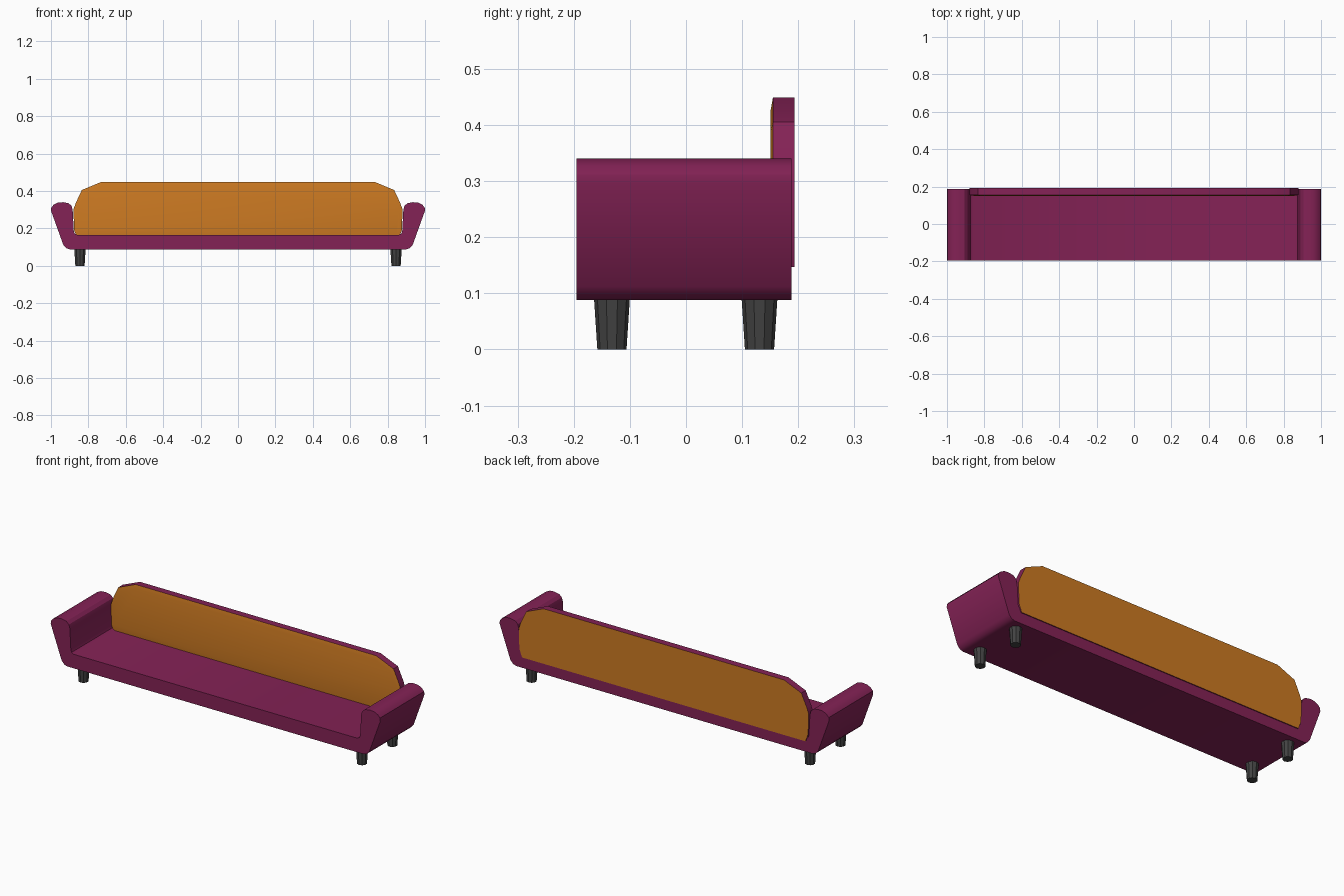
import bpy, bmesh, math

if "Cube" in bpy.data.objects:
    bpy.data.objects.remove(bpy.data.objects["Cube"])


def material(name, rgb):
    m = bpy.data.materials.new(name)
    m.diffuse_color = (*rgb, 1)
    m.use_nodes = True
    m.node_tree.nodes["Principled BSDF"].inputs["Base Color"].default_value = m.diffuse_color
    return m


purple = material("plum fabric", (0.23, 0.016, 0.092))
orange = material("orange fabric", (0.61, 0.195, 0.016))
grey = material("dark grey", (0.055, 0.055, 0.055))


def finish(bm, name, mats, smooth=None):
    bmesh.ops.recalc_face_normals(bm, faces=bm.faces)
    me = bpy.data.meshes.new(name)
    bm.to_mesh(me)
    bm.free()
    ob = bpy.data.objects.new(name, me)
    bpy.context.collection.objects.link(ob)
    for m in mats:
        me.materials.append(m)
    if smooth:
        bpy.ops.object.select_all(action='DESELECT')
        ob.select_set(True)
        bpy.context.view_layer.objects.active = ob
        bpy.ops.object.shade_smooth_by_angle(angle=math.radians(smooth))
    return ob


def extrude_profile(half, y0, y1):
    """Mirror a left half outline in x, and extrude it along y."""
    pts = half + [(-x, z) for x, z in reversed(half)]
    bm = bmesh.new()
    face = bm.faces.new([bm.verts.new((x, y0, z)) for x, z in pts])
    r = bmesh.ops.extrude_face_region(bm, geom=[face])
    new = [v for v in r["geom"] if isinstance(v, bmesh.types.BMVert)]
    bmesh.ops.translate(bm, verts=new, vec=(0, y1 - y0, 0))
    bmesh.ops.recalc_face_normals(bm, faces=bm.faces)
    return bm


# Seat and rolled arms: one continuous U-shaped profile
frame = [(-0.90, 0.088), (-0.918, 0.094), (-0.934, 0.112), (-1.0, 0.295),
         (-0.998, 0.312), (-0.985, 0.327), (-0.962, 0.338), (-0.935, 0.340),
         (-0.905, 0.334), (-0.89, 0.320), (-0.884, 0.300), (-0.878, 0.185),
         (-0.873, 0.172), (-0.86, 0.165)]
finish(extrude_profile(frame, -0.195, 0.188), "seat_and_arms", [purple], 30)

# Back rest: plum rim with orange front and back faces
back = [(-0.86, 0.147), (-0.876, 0.19), (-0.88, 0.30), (-0.868, 0.335),
        (-0.835, 0.405), (-0.73, 0.449)]
bm = extrude_profile(back, 0.155, 0.193)
for f in bm.faces:
    f.material_index = 1 if abs(f.normal.y) > 0.5 else 0
# Slightly padded front
front = [f for f in bm.faces if f.normal.y < -0.5]
bmesh.ops.inset_region(bm, faces=front, thickness=0.022, depth=0.0)
for v in front[0].verts:
    v.co.y = 0.151
finish(bm, "back_rest", [purple, orange], 30)

# Four tapered legs
for sx in (-1, 1):
    for y in (-0.132, 0.131):
        bm = bmesh.new()
        bmesh.ops.create_cone(bm, cap_ends=True, segments=10, radius1=0.026,
                              radius2=0.032, depth=0.092)
        bmesh.ops.translate(bm, verts=bm.verts, vec=(sx * 0.845, y, 0.046))
        side = "left" if sx < 0 else "right"
        finish(bm, ("front_" if y < 0 else "rear_") + side + "_leg", [grey])
